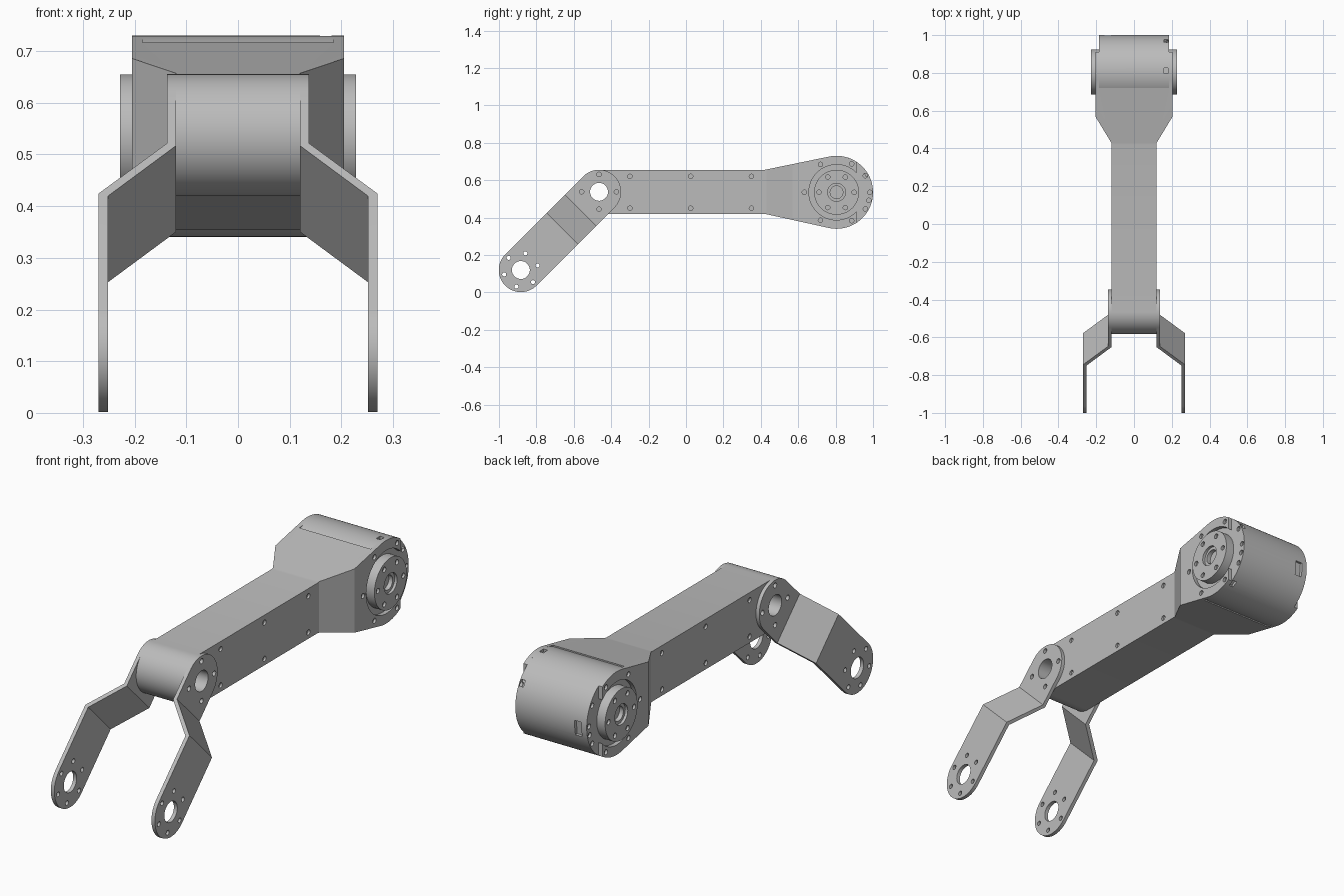
import bpy, bmesh
from math import sin, cos, pi, radians
from mathutils import Vector

if "Cube" in bpy.data.objects:
    bpy.data.objects.remove(bpy.data.objects["Cube"])

grey = bpy.data.materials.new("machined grey")
grey.use_nodes = True
GREY = (0.5, 0.5, 0.5, 1)
grey.diffuse_color = GREY
grey.node_tree.nodes["Principled BSDF"].inputs["Base Color"].default_value = GREY

X, Y, Z = Vector((1, 0, 0)), Vector((0, 1, 0)), Vector((0, 0, 1))
ALONG = (-Y - Z).normalized()      # direction of the fork blades
ACROSS = (Z - Y).normalized()
HINGE = (-0.465, 0.5375)           # (y, z) of the joint axes
TIP = (-0.883, 0.1195)
HUB = (0.805, 0.535)
HINGE_R, HUB_R, RECESS_R, DISC_R, BORE_R, SCREW_R = 0.118, 0.195, 0.148, 0.12, 0.048, 0.012


def arc(centre, r, a, b, n=32):
    """Points on an arc from angle a to b, in degrees."""
    steps = [radians(a + (b - a) * i / n) for i in range(n + 1)]
    return [(centre[0] + r * cos(t), centre[1] + r * sin(t)) for t in steps]


def circle(centre, r, n=64):
    return arc(centre, r, 0, 360, n)[:-1]


def ring(centre, r, angles):
    return [(centre[0] + r * cos(radians(a)), centre[1] + r * sin(radians(a))) for a in angles]


def solid(name, prisms):
    """Object made of prisms: (outline, low, high[, axes[, origin]])."""
    bm = bmesh.new()
    for outline, lo, hi, *frame in prisms:
        u, v, w = frame[0] if frame else (Y, Z, X)
        o = frame[1] if len(frame) > 1 else Vector()
        base = [bm.verts.new(o + u * a + v * b + w * lo) for a, b in outline]
        face = bm.faces.new(base)
        new = bmesh.ops.extrude_face_region(bm, geom=[face])["geom"]
        verts = [e for e in new if isinstance(e, bmesh.types.BMVert)]
        bmesh.ops.translate(bm, verts=verts, vec=w * (hi - lo))
    bmesh.ops.recalc_face_normals(bm, faces=bm.faces[:])
    mesh = bpy.data.meshes.new(name)
    bm.to_mesh(mesh)
    bm.free()
    mesh.materials.append(grey)
    ob = bpy.data.objects.new(name, mesh)
    bpy.context.collection.objects.link(ob)
    return ob


def carve(ob, prisms, operation="DIFFERENCE"):
    cutter = solid("cutter", prisms)
    cutter.hide_render = True
    bpy.context.view_layer.objects.active = ob
    mod = ob.modifiers.new("carve", "BOOLEAN")
    mod.operation, mod.solver, mod.object = operation, "EXACT", cutter
    bpy.ops.object.modifier_apply(modifier=mod.name)
    bpy.data.objects.remove(cutter)


def finish(ob):
    bpy.ops.object.select_all(action="DESELECT")
    ob.select_set(True)
    bpy.context.view_layer.objects.active = ob
    bpy.ops.object.shade_smooth_by_angle(angle=radians(25))


def both(outline, lo, hi):
    """The same prism on both sides of the model."""
    return [(outline, lo, hi), (outline, -hi, -lo)]


def holes(points, lo, hi, r=SCREW_R):
    return [p for c in points for p in both(circle(c, r, 20), lo, hi)]


# Arm housing: side profile, narrowed into a beam with a flared rear
horn = arc(HUB, HUB_R, 57, 101.6, 16)
lower_horn = arc(HUB, HUB_R, -101.6, -57, 16)
profile = (arc(HINGE, HINGE_R, 90, 270) + [(0.42, 0.42)] + lower_horn + horn + [(0.42, 0.655)])
arm = solid("arm_housing", [(profile, -0.205, 0.205)])
flare = [(-0.7, 0.12), (0.43, 0.12), (0.57, 0.205), (0.57, 0.3), (-0.7, 0.3)]
mirrored = [(y, -x) for y, x in flare]
carve(arm, [(f, 0, 1, (Y, X, Z)) for f in (flare, mirrored)])
box = [(0.72, 0), (1.1, 0), (1.1, 1), (0.72, 1)]
carve(arm, [(box, -0.185, 0.185)])
carve(arm, both(circle(HUB, RECESS_R), 0.183, 0.3))
carve(arm, [(circle(HINGE, BORE_R, 40), -0.3, 0.3)])
beam_screws = [(y, z) for y in (-0.3, 0.025, 0.35) for z in (0.45, 0.62)]
carve(arm, holes(beam_screws, 0.11, 0.14))
carve(arm, holes(ring(HUB, 0.172, (62, 120, 180, 240, 298)), 0.193, 0.22))
finish(arm)

# Motor drum with ports around its wall
drum = solid("motor_drum", [(circle(HUB, HUB_R, 96), -0.185, 0.185)])


def port(x, angle, width, height):
    a = radians(angle)
    out, side = Y * cos(a) + Z * sin(a), Z * cos(a) - Y * sin(a)
    w, h = width / 2, height / 2
    rect = [(-w, -h), (w, -h), (w, h), (-w, h)]
    return (rect, HUB_R - 0.015, HUB_R + 0.03, (X, side, out), X * x + Y * HUB[0] + Z * HUB[1])


carve(drum, [port(0.17, 88, 0.022, 0.03), port(0.17, 32, 0.022, 0.03), port(0.17, -60, 0.022, 0.03),
             port(-0.14, -5, 0.035, 0.07)])
carve(drum, holes(ring(HUB, 0.178, (30, 0, -14, -30)), 0.173, 0.2))
finish(drum)

# Output discs and fork blades, one per side
blade_path = [(-0.2, 0.12), (0.147, 0.12), (0.285, 0.252), (0.8, 0.252),
              (0.8, 0.27), (0.278, 0.27), (0.14, 0.137), (-0.2, 0.137)]
length = (Vector(TIP) - Vector(HINGE)).length
stadium = arc((0, 0), HINGE_R, 90, 270) + arc((length, 0), HINGE_R, -90, 90)
origin = Y * HINGE[0] + Z * HINGE[1]

for side, s in (("left", 1), ("right", -1)):
    frame = (Y, Z, X * s)
    disc = solid(side + "_output_disc", [(circle(HUB, DISC_R), 0.18, 0.228, frame)])
    carve(disc, [(circle(HUB, BORE_R, 40), 0.215, 0.25, frame)])
    carve(disc, [(circle(HUB, 0.034, 40), 0.195, 0.25, frame)])
    carve(disc, [(circle(c, SCREW_R, 20), 0.216, 0.25, frame)
                 for c in ring(HUB, 0.094, range(0, 360, 60))])
    finish(disc)

    blade = solid(side + "_fork_blade",
                  [(blade_path, -0.2, 0.2, (ALONG, X * s, ACROSS), origin)])
    carve(blade, [(stadium, 0.05, 0.35, (ALONG, ACROSS, X * s), origin)], "INTERSECT")
    drills = [circle(c, BORE_R, 40) for c in (HINGE, TIP)]
    drills += [circle(c, SCREW_R, 20) for c in ring(HINGE, 0.093, range(0, 360, 90))]
    drills += [circle(c, SCREW_R - 0.001, 20) for c in ring(TIP, 0.092, range(15, 360, 60))]
    carve(blade, [(d, 0.05, 0.35, frame) for d in drills])
    finish(blade)
